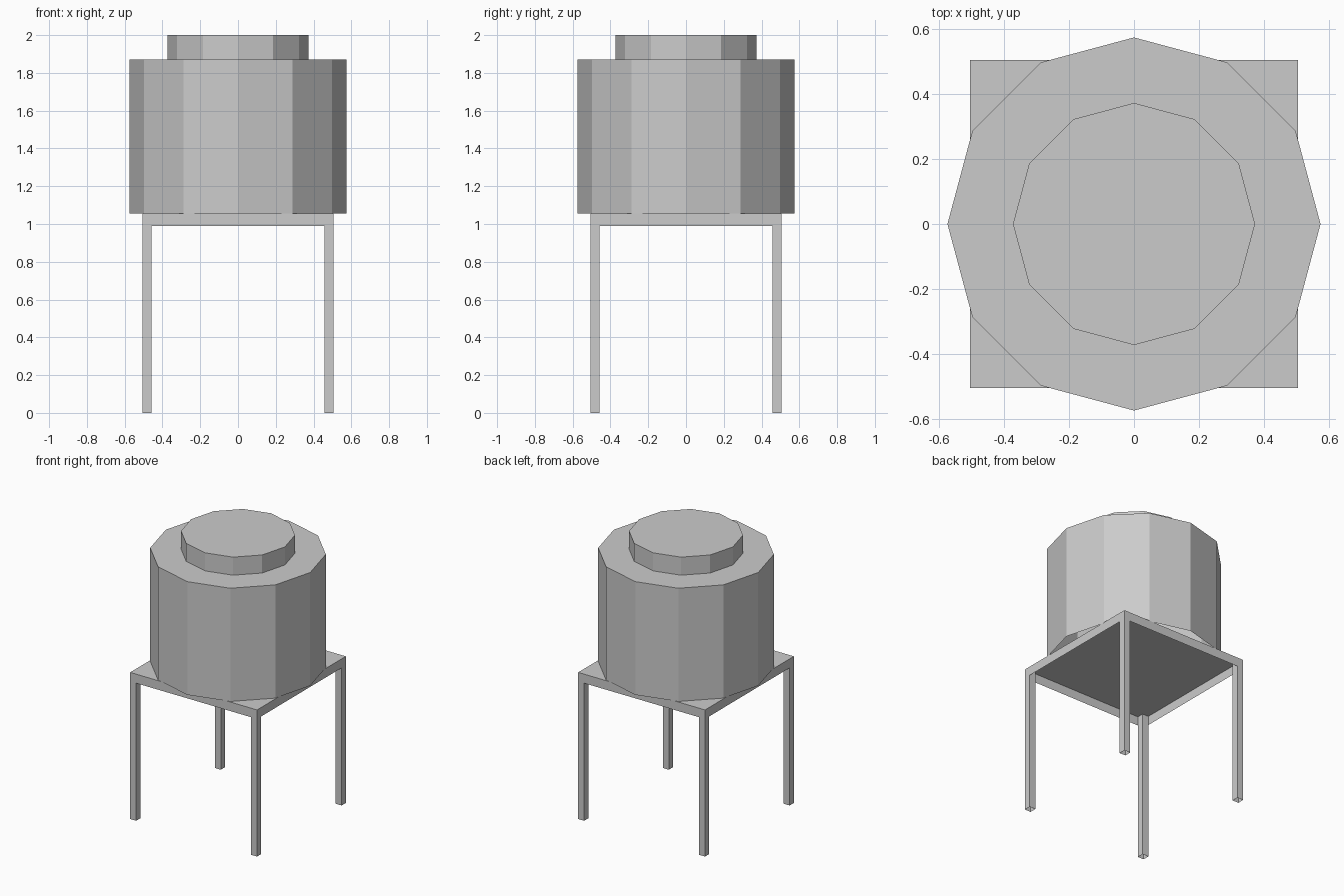
import bpy, bmesh
from math import cos, sin, tau

if "Cube" in bpy.data.objects:
    bpy.data.objects.remove(bpy.data.objects["Cube"])

OUT, INN = 0.505, 0.457            # stand outer half width, inner side of legs
Z_APRON, Z_TOP = 0.99, 1.055       # stand rim bottom and top
Z_TANK, Z_LID = 1.87, 2.0


def walls(bm, pts, z0, z1, closed=True, cap=False):
    """Raise a counter-clockwise outline into walls, optionally capped on top."""
    low = [bm.verts.new((x, y, z0)) for x, y in pts]
    high = [bm.verts.new((x, y, z1)) for x, y in pts]
    n = len(pts)
    for i in range(n if closed else n - 1):
        j = (i + 1) % n
        bm.faces.new((low[i], low[j], high[j], high[i]))
    if cap:
        bm.faces.new(high)


def make(name, *parts):
    bm = bmesh.new()
    for args in parts:
        walls(bm, *args)
    mesh = bpy.data.meshes.new(name)
    bm.to_mesh(mesh)
    bm.free()
    obj = bpy.data.objects.new(name, mesh)
    bpy.context.collection.objects.link(obj)
    return obj


def ring(r, n=12):
    return [(r * cos(tau * i / n), r * sin(tau * i / n)) for i in range(n)]


# Tank and lid: twelve-sided drums, open underneath
make("tank", (ring(0.575), Z_TOP, Z_TANK, True, True))
make("tank_lid", (ring(0.373), Z_TANK, Z_LID, True, True))

# Stand top: shallow tray turned upside down, open underneath
square = [(-OUT, -OUT), (OUT, -OUT), (OUT, OUT), (-OUT, OUT)]
make("stand_top", (square, Z_APRON, Z_TOP, True, True))

# Legs: hollow square posts; inner sides run up to the underside of the top
outer = [(OUT, INN), (OUT, OUT), (INN, OUT)]
inner = [(INN, OUT), (INN, INN), (OUT, INN)]
legs = make("stand_legs",
            (outer, 0, Z_APRON, False),
            (inner, 0, Z_TOP, False))
mirror = legs.modifiers.new("four_corners", 'MIRROR')
mirror.use_axis = (True, True, False)
mirror.use_mirror_merge = False
